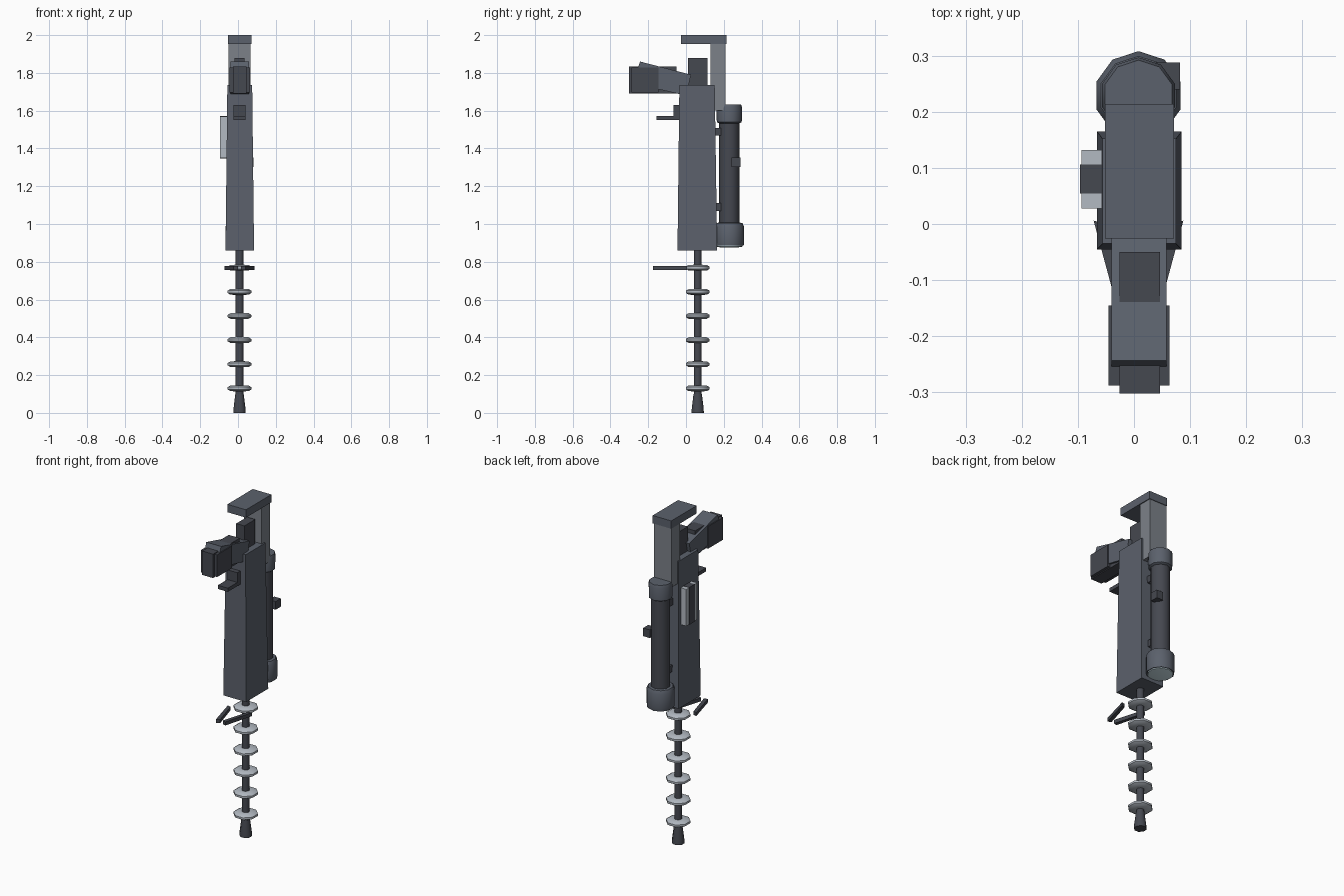
import bpy, bmesh, math
from mathutils import Matrix, Vector

if "Cube" in bpy.data.objects:
    bpy.data.objects.remove(bpy.data.objects["Cube"])

CX = 0.008   # centre line of the model
BY = 0.062   # barrel axis in y
SY = 0.229   # sight tube axis in y


def material(name, rgb):
    m = bpy.data.materials.new(name)
    m.diffuse_color = (*rgb, 1)
    m.use_nodes = True
    m.node_tree.nodes["Principled BSDF"].inputs["Base Color"].default_value = m.diffuse_color
    return m


BODY = material("blue_grey", (0.105, 0.12, 0.15))
DARK = material("dark_grey", (0.06, 0.065, 0.08))
STOCK = material("mid_grey", (0.2, 0.22, 0.25))
STEEL = material("light_steel", (0.45, 0.49, 0.54))
GLASS = material("pale_glass", (0.6, 0.76, 0.82))


def finish(name, bm, mat):
    bmesh.ops.recalc_face_normals(bm, faces=bm.faces)
    me = bpy.data.meshes.new(name)
    bm.to_mesh(me)
    bm.free()
    ob = bpy.data.objects.new(name, me)
    bpy.context.collection.objects.link(ob)
    me.materials.append(mat)
    return ob


def box(name, x, y, z, mat):
    bm = bmesh.new()
    bmesh.ops.create_cube(bm, size=1)
    for v in bm.verts:
        v.co = Vector([(r[0] + r[1]) / 2 + c * (r[1] - r[0]) for c, r in zip(v.co, (x, y, z))])
    return finish(name, bm, mat)


def prism(name, points, axis, lo, hi, mat):
    """Extrude a 2D outline: axis 'x' takes (y, z) points, axis 'z' takes (x, y)."""
    bm = bmesh.new()
    def put(p, t):
        return bm.verts.new((t, *p) if axis == 'x' else (*p, t))
    a = [put(p, lo) for p in points]
    b = [put(p, hi) for p in points]
    n = len(points)
    bm.faces.new(a)
    bm.faces.new(b)
    for i in range(n):
        bm.faces.new((a[i], a[(i + 1) % n], b[(i + 1) % n], b[i]))
    return finish(name, bm, mat)


def lathe(name, profile, y, sides, mat, turn=0.0, smooth=True):
    """Closed solid of revolution about a vertical axis; profile is (radius, z)."""
    bm = bmesh.new()
    rings = []
    for r, z in profile:
        ang = [turn + 2 * math.pi * i / sides for i in range(sides)]
        rings.append([bm.verts.new((CX + r * math.cos(t), y + r * math.sin(t), z)) for t in ang])
    for a, b in zip(rings, rings[1:]):
        for i in range(sides):
            j = (i + 1) % sides
            bm.faces.new((a[i], a[j], b[j], b[i]))
    bm.faces.new(rings[0])
    bm.faces.new(rings[-1])
    ob = finish(name, bm, mat)
    if smooth:
        bpy.ops.object.select_all(action='DESELECT')
        ob.select_set(True)
        bpy.context.view_layer.objects.active = ob
        bpy.ops.object.shade_smooth_by_angle(angle=math.radians(46))
    return ob


# Main housing, slightly narrower at the top
housing = box("housing", (CX - 0.074, CX + 0.077), (-0.045, 0.165), (0.86, 1.735), BODY)
for v in housing.data.vertices:
    if v.co.z > 1.3:
        v.co.x = CX + (v.co.x - CX) * 0.87
        v.co.y = -0.035 if v.co.y < 0.05 else 0.152

# Barrel, muzzle and cooling rings
lathe("barrel", [(0.022, 0.09), (0.022, 0.87)], BY, 8, DARK, math.pi / 8)
lathe("muzzle", [(0.035, 0.0), (0.034, 0.025), (0.024, 0.1)], BY, 8, DARK, math.pi / 8)
for i in range(6):
    z = 0.13 + i * 0.1277
    lathe(f"cooling_ring_{i + 1}",
          [(0.02, z - 0.016), (0.052, z - 0.015), (0.068, z - 0.006),
           (0.068, z + 0.006), (0.052, z + 0.015), (0.02, z + 0.016)],
          BY, 8, STEEL, math.pi / 8)

# Pair of converging bars in front of the rear ring
for side, s in (("left", -1), ("right", 1)):
    pts = [(CX + s * a, b) for a, b in ((0.058, 0.0), (0.08, 0.006), (0.031, -0.175), (0.009, -0.168))]
    prism(f"front_bar_{side}", pts, 'z', 0.757, 0.778, DARK)

# Shoulder stock
box("stock_column", (-0.05, 0.066), (0.13, 0.21), (1.6, 1.96), STOCK)
box("butt_plate", (-0.052, 0.071), (-0.026, 0.214), (1.953, 2.0), BODY)
box("rear_block", (CX - 0.027, CX + 0.027), (0.01, 0.113), (1.72, 1.88), DARK)

# Angled grip with straight core and side plates
prism("grip", [(-0.243, 1.86), (0.027, 1.79), (0.0, 1.68), (-0.283, 1.745)], 'x',
      CX - 0.048, CX + 0.05, BODY)
box("grip_core", (CX - 0.034, CX + 0.038), (-0.302, -0.05), (1.69, 1.833), DARK)
box("grip_sleeve", (CX - 0.053, CX + 0.055), (-0.288, -0.145), (1.695, 1.828), DARK)

# Trigger bracket
prism("trigger", [(-0.035, 1.63), (-0.065, 1.63), (-0.065, 1.572), (-0.155, 1.572),
                  (-0.155, 1.55), (-0.035, 1.55)], 'x', CX - 0.033, CX + 0.033, DARK)

# Side panel on the left
box("side_panel", (-0.094, -0.05), (0.028, 0.132), (1.35, 1.57), STEEL)
box("side_panel_strip", (-0.096, -0.05), (0.054, 0.106), (1.348, 1.572), DARK)

# Sight tube with flared ends, 10-sided
lathe("sight_tube", [(0.054, 0.98), (0.054, 1.55)], SY, 10, DARK, math.pi / 10)
lathe("sight_front_hood", [(0.076, 0.885), (0.079, 0.9), (0.079, 0.985), (0.07, 1.005), (0.05, 1.008)],
      SY, 10, BODY, math.pi / 10)
lathe("sight_rear_hood", [(0.05, 1.53), (0.066, 1.54), (0.068, 1.615), (0.063, 1.632)],
      SY, 10, BODY, math.pi / 10)
lathe("sight_lens", [(0.045, 0.876), (0.07, 0.88), (0.072, 0.89)], SY, 10, GLASS, math.pi / 10)
box("sight_knob", (CX + 0.03, CX + 0.074), (0.24, 0.288), (1.303, 1.352), DARK)
for label, z in (("lower", 1.07), ("upper", 1.468)):
    box(f"sight_mount_{label}", (CX - 0.03, CX + 0.03), (0.14, 0.19), (z, z + 0.04), DARK)
